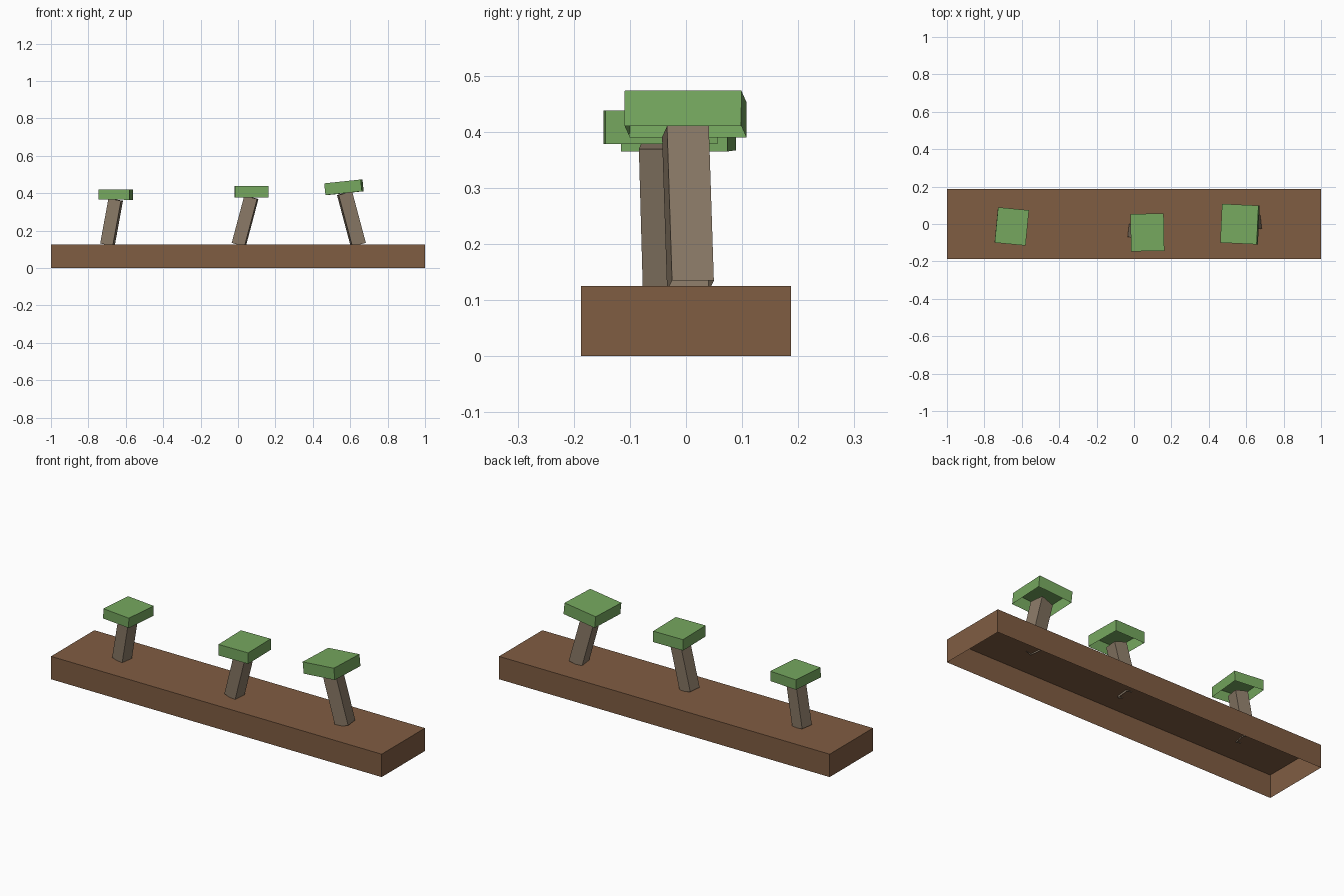
import bpy, bmesh
from math import radians
from mathutils import Matrix, Vector

if "Cube" in bpy.data.objects:
    bpy.data.objects.remove(bpy.data.objects["Cube"], do_unlink=True)


def material(name, rgb):
    m = bpy.data.materials.new(name)
    m.use_nodes = True
    m.diffuse_color = (*rgb, 1)
    m.node_tree.nodes["Principled BSDF"].inputs["Base Color"].default_value = (*rgb, 1)
    return m


soil = material("soil brown", (0.216, 0.109, 0.055))
bark = material("bark grey brown", (0.25, 0.191, 0.133))
leaf = material("leaf green", (0.181, 0.392, 0.114))


def open_box(name, size, origin, mat, yaw=0, lean=0):
    """Box standing on its origin, without a bottom face; returns its top centre."""
    bm = bmesh.new()
    bmesh.ops.create_cube(bm, size=1)
    bmesh.ops.translate(bm, verts=bm.verts, vec=(0, 0, 0.5))
    bmesh.ops.scale(bm, verts=bm.verts, vec=size)
    bm.normal_update()
    bottom = [f for f in bm.faces if f.normal.z < -0.9]
    bmesh.ops.delete(bm, geom=bottom, context='FACES_ONLY')
    place = (Matrix.Translation(origin) @ Matrix.Rotation(radians(yaw), 4, 'Z')
             @ Matrix.Rotation(radians(lean), 4, 'Y'))
    me = bpy.data.meshes.new(name)
    bm.to_mesh(me)
    bm.free()
    me.materials.append(mat)
    ob = bpy.data.objects.new(name, me)
    ob.matrix_world = place
    bpy.context.collection.objects.link(ob)
    return place @ Vector((0, 0, size[2]))


# Ground slab
GROUND = 0.125
open_box("ground_slab", (2, 0.374, GROUND), (0, 0, 0), soil)

# Trees: name, foot x, foot y, trunk width, length, yaw, lean, cap size, cap yaw, cap lean
trees = [
    ("right", -0.698, -0.006, 0.069, 0.245, -9, 10.5, (0.166, 0.19, 0.054), -5.5, 0.8),
    ("middle", 0.004, -0.038, 0.071, 0.262, -6, 15, (0.178, 0.2, 0.06), 1, 0),
    ("left", 0.643, 0.008, 0.075, 0.285, 7, -15, (0.196, 0.208, 0.063), -2.7, -6),
]
for side, x, y, width, length, yaw, lean, cap, cap_yaw, cap_lean in trees:
    top = open_box(side + "_trunk", (width, width, length), (x, y, GROUND), bark, yaw, lean)
    open_box(side + "_foliage", cap, top, leaf, cap_yaw, cap_lean)
